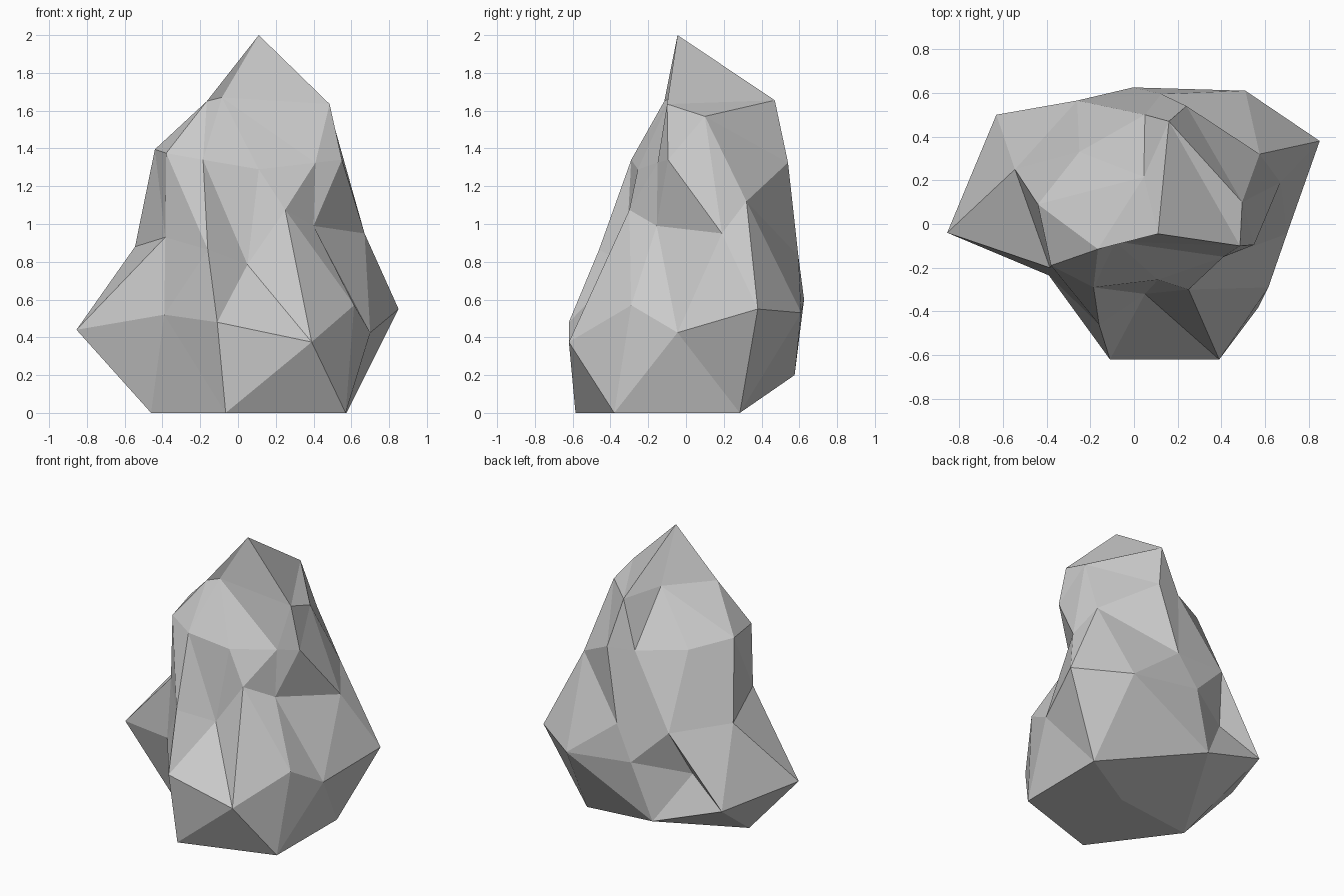
import bpy, bmesh

if "Cube" in bpy.data.objects:
    bpy.data.objects.remove(bpy.data.objects["Cube"])

# Rock cross-sections, top to bottom; rings of 5 / 10 / 10 / 10 / 5 points
TOP = (.11, -.045, 2.0)
CROWN = [(.045, .215, 1.68), (-.165, -.115, 1.65), (-.085, -.08, 1.67),
         (.485, -.10, 1.635), (.16, .47, 1.655)]
SHOULDER = [(-.25, .33, 1.35), (-.44, .09, 1.395), (-.38, -.19, 1.375),
            (-.185, -.29, 1.34), (.11, -.255, 1.29), (.41, -.15, 1.325),
            (.55, -.095, 1.34), (.495, .10, 1.57), (.24, .54, 1.325),
            (.05, .50, 1.33)]
WAIST = [(-.545, .25, .88), (-.385, -.20, .93), (-.16, -.46, .865),
         (.05, -.32, .785), (.25, -.30, 1.075), (.40, -.155, .99),
         (.67, .19, .95), (.575, .32, 1.12), (.125, .595, .83),
         (-.26, .565, .85)]
SKIRT = [(-.855, -.04, .44), (-.39, -.235, .52), (-.11, -.62, .48),
         (.39, -.62, .375), (.615, -.29, .57), (.70, -.045, .425),
         (.85, .38, .55), (.51, .61, .53), (-.005, .625, .60),
         (-.63, .50, .37)]
FOOT = [(-.46, -.05, 0), (-.065, -.585, 0), (.57, -.38, 0),
        (.575, .285, 0), (-.14, .575, .20)]
BOTTOM = (.12, .02, 0)
NOTCH = (-.355, .43, .54)

bm = bmesh.new()
top, bottom = bm.verts.new(TOP), bm.verts.new(BOTTOM)
crown, shoulder, waist, skirt, foot = (
    [bm.verts.new(p) for p in ring]
    for ring in (CROWN, SHOULDER, WAIST, SKIRT, FOOT))


def cap(pole, inner, outer):
    """Triangle fan from a pole through five points to a ring of ten."""
    for i in range(5):
        a, b = inner[i], inner[(i + 1) % 5]
        before, corner, after = outer[2 * i - 1], outer[2 * i], outer[2 * i + 1]
        for tri in ((pole, a, b), (a, before, corner),
                    (a, corner, after), (a, after, b)):
            bm.faces.new(tri)


def band(upper, lower, shift):
    """Triangle strip between two rings of ten, in the icosphere pattern."""
    for i in range(0, 10, 2):
        u = [upper[(i + k) % 10] for k in range(3)]
        w = [lower[(i + k + shift) % 10] for k in range(-1, 2)]
        for tri in ((u[0], w[0], w[1]), (u[0], w[1], u[1]),
                    (u[1], w[1], w[2]), (u[1], w[2], u[2])):
            bm.faces.new(tri)


# Top cap, upper sides, lower sides (same strip turned over), base cap
cap(top, crown, shoulder)
band(shoulder, waist, 0)
band(skirt, waist, 1)
cap(bottom, foot, skirt)

# Recessed notch low on the back
edge = bm.edges.get((skirt[8], skirt[9]))
quad = bmesh.utils.face_join(list(edge.link_faces))
bmesh.ops.poke(bm, faces=[quad])["verts"][0].co = NOTCH

bmesh.ops.recalc_face_normals(bm, faces=bm.faces[:])
mesh = bpy.data.meshes.new("rock")
bm.to_mesh(mesh)
bm.free()
rock = bpy.data.objects.new("rock", mesh)
bpy.context.collection.objects.link(rock)
